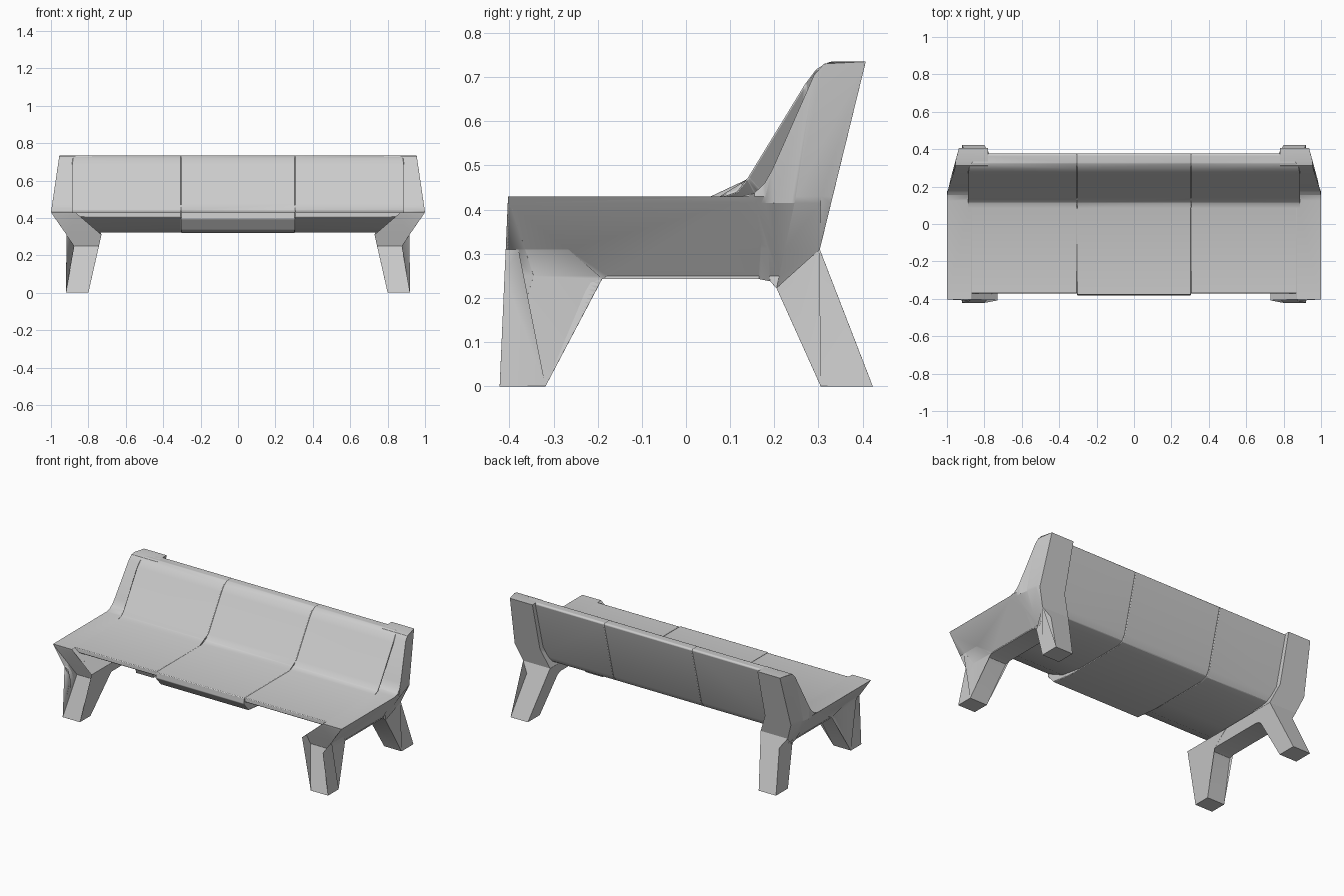
import bpy, bmesh
from mathutils import Vector

if "Cube" in bpy.data.objects:
    bpy.data.objects.remove(bpy.data.objects["Cube"])


def interp(z, pts):
    for (a, va), (b, vb) in zip(pts, pts[1:]):
        if z <= b:
            return va + (vb - va) * (z - a) / (b - a)
    return pts[-1][1]


def finish(name, bm, bevel, mirror=True):
    bmesh.ops.recalc_face_normals(bm, faces=bm.faces)
    me = bpy.data.meshes.new(name)
    bm.to_mesh(me)
    bm.free()
    ob = bpy.data.objects.new(name, me)
    bpy.context.collection.objects.link(ob)
    b = ob.modifiers.new("round_edges", 'BEVEL')
    b.width, b.segments, b.limit_method, b.angle_limit = bevel, 2, 'ANGLE', 0.5
    if mirror:
        m = ob.modifiers.new("mirror", 'MIRROR')
        m.use_mirror_merge = False
    bpy.ops.object.select_all(action='DESELECT')
    bpy.context.view_layer.objects.active = ob
    ob.select_set(True)
    bpy.ops.object.shade_smooth_by_angle(angle=0.6)
    return ob


# side frame: legs, rail and back post as one profile, flared sideways by height
profile = [(-.422, 0), (-.318, 0), (-.228, .215), (-.216, .235), (-.19, .243),
           (.165, .243), (.19, .238), (.205, .222), (.305, 0), (.423, 0),
           (.303, .31), (.407, .735), (.335, .735), (.312, .73), (.29, .705),
           (.195, .49), (.178, .46), (.155, .438), (.125, .43), (-.403, .43),
           (-.40, .415), (-.345, .25)]


def x_outer(y, z):
    x = interp(z, [(0, .92), (.25, .875), (.415, .99), (.43, 1.0), (.735, .955)])
    return min(x, 1.0 - max(0, y - .17) * .27)


def x_inner(y, z):
    top = .87 if y < .13 else .78
    return interp(z, [(0, .80), (.31, .73), (.43, top), (.735, .78)])


bm = bmesh.new()
f = bm.faces.new([bm.verts.new((0, y, z)) for y, z in profile])
bmesh.ops.triangulate(bm, faces=[f])
cuts = [((0, 0, z), (0, 0, 1)) for z in (.25, .31, .415, .43)] + [((0, .17, 0), (0, 1, 0))]
for co, no in cuts:
    bmesh.ops.bisect_plane(bm, geom=bm.verts[:] + bm.edges[:] + bm.faces[:],
                           plane_co=co, plane_no=no, dist=1e-5)
inner = bm.verts[:]
ext = bmesh.ops.extrude_face_region(bm, geom=bm.faces[:], use_keep_orig=True)
outer = [v for v in ext["geom"] if isinstance(v, bmesh.types.BMVert)]
for v in inner:
    v.co.x = x_inner(v.co.y, v.co.z)
for v in outer:
    v.co.x = x_outer(v.co.y, v.co.z)
bmesh.ops.dissolve_limit(bm, angle_limit=.04, verts=bm.verts[:], edges=bm.edges[:])
finish("side_frame", bm, .007)


# seat and back shell: (y, z, end x)
def shell(name, pts, x0, x1=None, mirror=True):
    bm = bmesh.new()
    a = [bm.verts.new((x0, y, z)) for y, z, e in pts]
    b = [bm.verts.new((e if x1 is None else x1, y, z)) for y, z, e in pts]
    n = len(pts)
    for i in range(n):
        j = (i + 1) % n
        bm.faces.new((a[i], a[j], b[j], b[i]))
    bm.faces.new(a)
    bm.faces.new(b[::-1])
    bmesh.ops.triangulate(bm, faces=[fc for fc in bm.faces if len(fc.verts) > 4])
    return finish(name, bm, .004, mirror)


upper = [(.085, .43, .89), (.115, .44, .89), (.14, .472, .89), (.27, .685, .89),
         (.295, .718, .885), (.325, .735, .87), (.37, .735, .83),
         (.378, .728, .82), (.285, .37, .80), (.262, .335, .77), (.22, .322, .745)]
side = [(-.372, .405, .87), (-.37, .43, .89)] + upper + [(-.10, .322, .745), (-.25, .345, .78)]
middle = [(-.382, .395, 0), (-.378, .43, 0)] + upper + [(-.18, .32, 0), (-.33, .335, 0)]
shell("outer_seat_panel", side, .305)
shell("middle_seat_panel", middle, -.305, .305, mirror=False)
